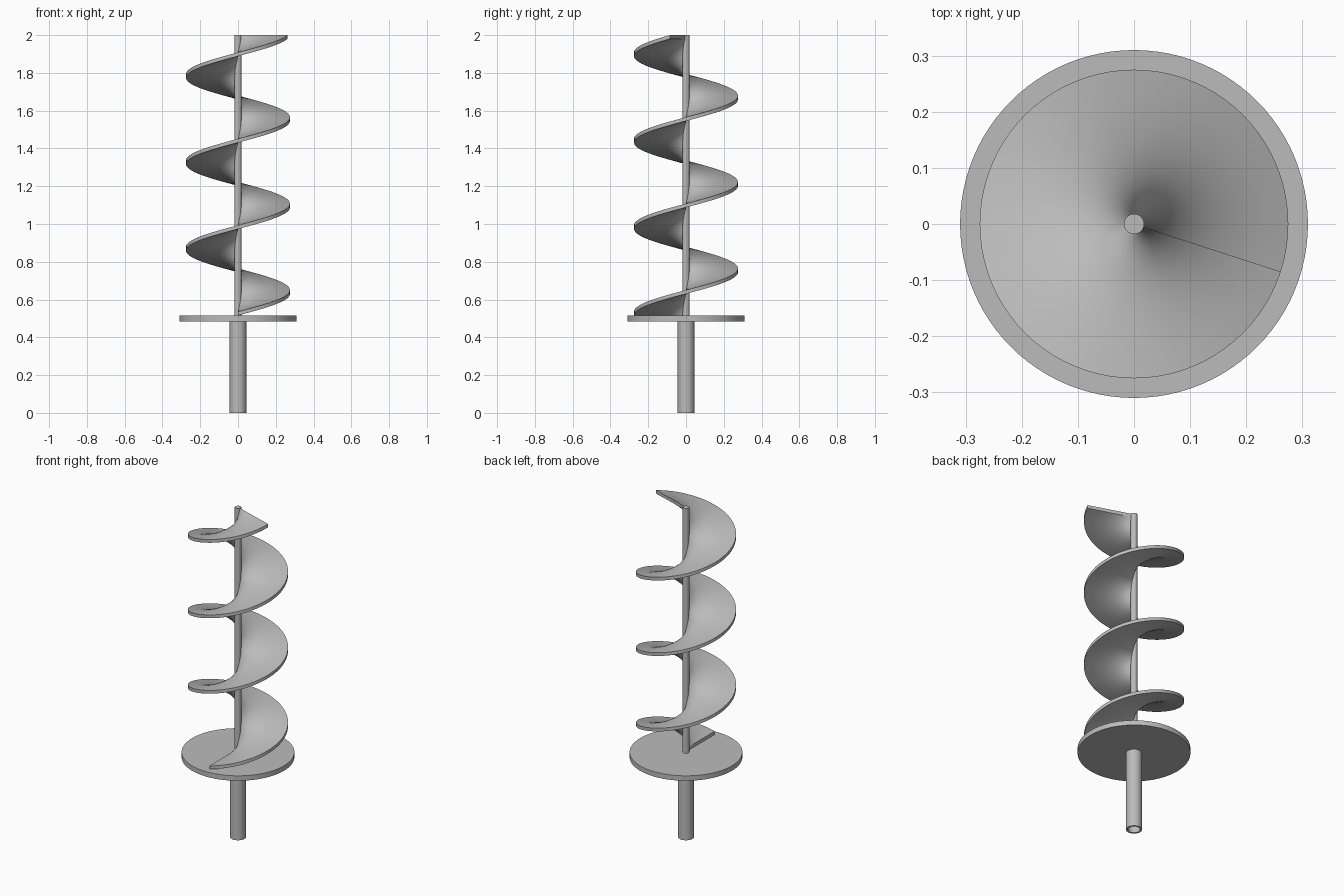
import bpy, bmesh, math

if "Cube" in bpy.data.objects:
    bpy.data.objects.remove(bpy.data.objects["Cube"], do_unlink=True)

grey = bpy.data.materials.new("plain grey")
grey.use_nodes = True
colour = (0.5, 0.5, 0.5, 1)
grey.diffuse_color = colour
grey.node_tree.nodes["Principled BSDF"].inputs["Base Color"].default_value = colour


def finish(bm, name):
    """Turn a bmesh into a smooth-shaded object with sharp edges kept."""
    bmesh.ops.recalc_face_normals(bm, faces=bm.faces)
    mesh = bpy.data.meshes.new(name)
    bm.to_mesh(mesh)
    bm.free()
    mesh.materials.append(grey)
    obj = bpy.data.objects.new(name, mesh)
    bpy.context.collection.objects.link(obj)
    bpy.ops.object.select_all(action='DESELECT')
    obj.select_set(True)
    bpy.context.view_layer.objects.active = obj
    bpy.ops.object.shade_smooth_by_angle(angle=math.radians(35))
    return obj


def lathe(name, profile, sides):
    """Revolve a closed (radius, height) outline about the z axis."""
    bm = bmesh.new()
    rings = []
    for r, z in profile:
        if r == 0:
            rings.append([bm.verts.new((0, 0, z))] * sides)
        else:
            rings.append([bm.verts.new((r * math.cos(math.tau * i / sides),
                                        r * math.sin(math.tau * i / sides), z))
                          for i in range(sides)])
    for a, b in zip(rings, rings[1:] + rings[:1]):
        for i in range(sides):
            j = (i + 1) % sides
            corners = list(dict.fromkeys((a[i], a[j], b[j], b[i])))
            if len(corners) > 2:
                bm.faces.new(corners)
    return finish(bm, name)


def screw_blade(name, inner, outer, z0, z1, thick, turns, start, steps, spans):
    """Sweep a thin flat strip up a helix and cap both ends."""
    bm = bmesh.new()
    radii = [inner + (outer - inner) * (k / spans) ** 1.5 for k in range(spans + 1)]
    outline = [(r, 0) for r in radii] + [(r, thick) for r in reversed(radii)]
    loops = []
    for i in range(steps + 1):
        t = i / steps
        a = start + math.tau * turns * t
        z = z0 + (z1 - z0) * t
        loops.append([bm.verts.new((r * math.cos(a), r * math.sin(a), z + h))
                      for r, h in outline])
    n = len(outline)
    for a, b in zip(loops, loops[1:]):
        for k in range(n):
            bm.faces.new((a[k], a[(k + 1) % n], b[(k + 1) % n], b[k]))
    bm.faces.new(loops[0])
    bm.faces.new(loops[-1])
    return finish(bm, name)


# Hollow lower tube
lathe("lower_tube", [(0.044, 0), (0.044, 0.485), (0.034, 0.485), (0.034, 0)], 48)
# Round base plate
lathe("base_plate", [(0, 0.485), (0.31, 0.485), (0.31, 0.515), (0, 0.515)], 96)
# Thin centre shaft
lathe("centre_shaft", [(0, 0.515), (0.018, 0.515), (0.018, 2), (0, 2)], 32)
# Spiral blade winding up the shaft
screw_blade("spiral_blade", 0.016, 0.275, 0.516, 1.98, 0.02,
            turns=3.2, start=-math.pi / 2, steps=256, spans=8)
